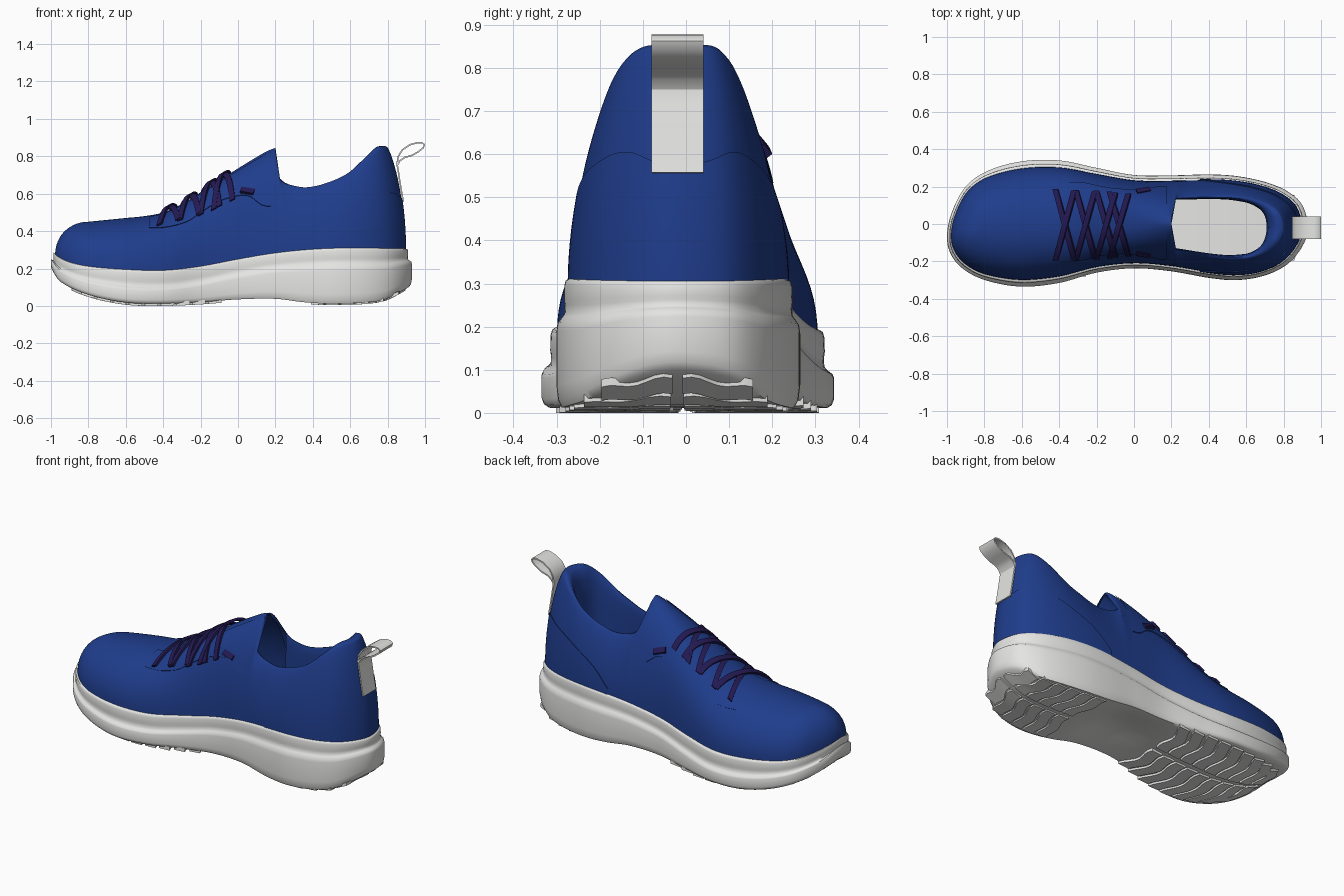
import bpy, bmesh, math
from mathutils import Vector

if "Cube" in bpy.data.objects:
    bpy.data.objects.remove(bpy.data.objects["Cube"])

def material(name, rgb):
    m = bpy.data.materials.new(name)
    m.diffuse_color = (*rgb, 1)
    m.use_nodes = True
    m.node_tree.nodes["Principled BSDF"].inputs["Base Color"].default_value = m.diffuse_color
    return m

BLUE = material("blue_knit", (0.0135, 0.046, 0.26))
GREY = material("light_grey_foam", (0.78, 0.78, 0.77))
PURPLE = material("dark_purple_lace", (0.017, 0.010, 0.085))

def finish(name, bm, mat, angle=40):
    bmesh.ops.remove_doubles(bm, verts=bm.verts, dist=0.0003)
    bmesh.ops.recalc_face_normals(bm, faces=bm.faces)
    me = bpy.data.meshes.new(name)
    bm.to_mesh(me)
    bm.free()
    me.materials.append(mat)
    me.shade_smooth()
    me.set_sharp_from_angle(angle=math.radians(angle))
    ob = bpy.data.objects.new(name, me)
    bpy.context.collection.objects.link(ob)
    return ob

def grid(name, cols, mat, closed=False, angle=40):
    """Skin neighbouring columns of points; None leaves a gap."""
    bm = bmesh.new()
    vs = [c and [bm.verts.new(p) for p in c] for c in cols]
    for i in range(len(vs) if closed else len(vs) - 1):
        a, b = vs[i], vs[(i + 1) % len(vs)]
        if a and b:
            for j in range(len(a) - 1):
                bm.faces.new((a[j], b[j], b[j + 1], a[j + 1]))
    return finish(name, bm, mat, angle)

def curve(table):
    """Smooth interpolation through (x, value) pairs."""
    xs, ys = zip(*table)
    n = len(xs)
    ms = [(ys[min(i + 1, n - 1)] - ys[max(i - 1, 0)]) / (xs[min(i + 1, n - 1)] - xs[max(i - 1, 0)]) for i in range(n)]
    def f(x):
        x = min(max(x, xs[0]), xs[-1])
        i = max(j for j in range(n - 1) if xs[j] <= x)
        d = xs[i + 1] - xs[i]
        t = (x - xs[i]) / d
        return ((2*t**3 - 3*t*t + 1) * ys[i] + (t**3 - 2*t*t + t) * d * ms[i]
                + (3*t*t - 2*t**3) * ys[i + 1] + (t**3 - t*t) * d * ms[i + 1])
    return f

# Foot outline: x, left y, right y
rows = [(-.975, .06, -.17), (-.9, .2, -.25), (-.78, .285, -.305), (-.6, .335, -.335), (-.4, .34, -.315),
        (-.2, .30, -.26), (0, .262, -.237), (.2, .26, -.253), (.4, .265, -.288), (.55, .256, -.3),
        (.7, .225, -.275), (.82, .175, -.215), (.9, .1, -.12)]
ctrl = ([(-1, -.07)] + [(x, l) for x, l, r in rows] + [(.93, -.02)] + [(x, r) for x, l, r in rows[::-1]])
SUB = 8
outline = []
for i in range(len(ctrl)):
    p = [Vector(ctrl[(i + k) % len(ctrl)]) for k in (-1, 0, 1, 2)]
    for s in range(SUB):
        t = s / SUB
        outline.append(0.5 * (2*p[1] + (p[2] - p[0])*t + (2*p[0] - 5*p[1] + 4*p[2] - p[3])*t*t
                              + (3*p[1] - p[0] - 3*p[2] + p[3])*t**3))
left_y = curve([(x, l) for x, l, r in rows])
right_y = curve([(x, r) for x, l, r in rows])

# Height and centre curves along the shoe
sole_top = curve([(-1, .31), (-.97, .27), (-.9, .235), (-.8, .212), (-.6, .195), (-.4, .19), (-.2, .212), (0, .25),
                  (.2, .283), (.4, .303), (.6, .31), (.93, .305)])
sole_bottom = curve([(-1, .2), (-.95, .13), (-.8, .06), (-.6, .018), (-.4, .012), (-.2, .02), (0, .035),
                     (.2, .038), (.35, .02), (.5, .012), (.7, .02), (.8, .04), (.93, .11)])
step = curve([(-1, .5), (-.4, .46), (0, .6), (.4, .68), (.93, .68)])
instep = curve([(-.8, .45), (-.6, .47), (-.5, .48), (-.4, .5), (-.3, .545), (-.15, .64), (0, .735), (.15, .825), (.2, .845)])
collar = curve([(.22, .68), (.25, .655), (.3, .638), (.37, .63), (.47, .652), (.58, .70), (.68, .78), (.76, .84), (.81, .85)])
centre = curve([(-.8, -.02), (-.4, .0), (0, .01), (.4, -.012), (.6, -.02)])
exp_a = curve([(-.8, 2.2), (-.3, 2.2), (0, 2.2), (.2, 1.9), (.3, 1.9), (.93, 2)])
exp_b = curve([(-.8, .5), (-.4, .46), (-.2, .41), (0, .43), (.2, .64), (.3, .8), (.93, .8)])
BASE = 0.89

def spine(x):
    x = min(max(x, -.8), .6)
    return Vector((x, centre(x)))

def opening(x):
    return 0 if x < .205 else .53 + .07 * min(1, (x - .2) / .3)

def upper_point(p, v, off=0):
    """Point on the upper above outline point p, v from sole (0) to top (1)."""
    c, r = spine(p.x), opening(p.x)
    top = c + (p - c) * r
    zt = instep(top.x) if r == 0 else collar(top.x)
    b = c + (p - c) * BASE
    f = max(0, 1 - v ** exp_a(p.x)) ** exp_b(p.x)
    q = top + (b - top) * f
    q += (p - c).normalized() * off * min(1, f * 2)
    z0 = sole_top(b.x) - .012
    return Vector((q.x, q.y, z0 + (zt - z0) * v + off * v))

def rise(n, lo=0, hi=1):
    return [lo + (hi - lo) * (1 - (1 - i / n) ** 2) for i in range(n + 1)]

# Midsole: flared lower band, stepped in to an upper lip (heights 0-1 below and 1-2 above the step)
profile = [(0, 0), (.3, 0), (.6, 0), (.85, 0), (.955, 0), (.985, .08), (1, .25), (1, .86), (.99, .96), (.955, 1.06),
           (.935, 1.15), (.932, 1.35), (.938, 1.5), (.935, 1.85), (.925, 1.97), (.91, 2), (.8, 2), (.4, 2), (0, 2)]
cols = []
for p in outline:
    c, col = spine(p.x), []
    for k, h in profile:
        q = c + (p - c) * k
        s = step(q.x)
        h = h * s if h < 1 else s + (h - 1) * (1 - s)
        z = sole_bottom(q.x) + (sole_top(q.x) - sole_bottom(q.x)) * h
        if h == 0 and k < .7:
            z += .035 * (1 - k) * math.exp(-((q.x - .14) / .18) ** 2)
        col.append((q.x, q.y, z))
    cols.append(col)
grid("midsole", cols, GREY, True, 50)

# Outsole tread bars, split by a centre channel
def tread(name, x0, width, bow, depth):
    for side, edge in (("left", left_y), ("right", right_y)):
        bm = bmesh.new()
        rings = []
        for i in range(9):
            t = .06 + .84 * i / 8
            xc = x0 + bow * t * t + .012 * math.sin(t * 9)
            y = centre(x0) + (edge(x0) - centre(x0)) * t
            ring = []
            for dx, dz in ((0, -depth), (width, -depth), (width, .01), (0, .01)):
                x = xc + dx
                ring.append(bm.verts.new((x, y, sole_bottom(x) + dz)))
            rings.append(ring)
        for a, b in zip(rings, rings[1:]):
            for j in range(4):
                bm.faces.new((a[j], a[(j + 1) % 4], b[(j + 1) % 4], b[j]))
        bm.faces.new(rings[0])
        bm.faces.new(rings[-1])
        finish(f"{name}_{side}", bm, GREY, 30)

for i in range(9):
    tread(f"forefoot_tread_{i}", -.89 + .085 * i, .07, .05, .012)
for i in range(6):
    tread(f"heel_tread_{i}", .42 + .08 * i, .066, -.05, .008)

# Upper: toe box, instep and heel in one skin
grid("upper", [[upper_point(p, v) for v in rise(20)] for p in outline], BLUE, True, 60)

# Padded collar lining down to the insole
inset = curve([(.2, .03), (.5, .07), (.75, .15), (.93, .27)])
cols = []
for p in outline:
    if p.x < .205:
        cols.append(None)
        continue
    c, r = spine(p.x), opening(p.x)
    top = upper_point(p, 1)
    col = [top]
    for k, h in ((.15, 1.012), (.4, 1.012), (.7, .97), (.92, .88), (1, .7), (1, .35), (.9, 0)):
        q = c + (p - c) * (r - inset(p.x) * k)
        col.append((q.x, q.y, .29 + (top.z - .29) * h))
    cols.append(col)
grid("collar_lining", cols, BLUE, False, 60)

# Overlays: tongue underside, heel counter, eyelet panels
grid("tongue_lining", [[upper_point(p, v, -.015) for v in rise(10)] if -.3 < p.x < .205 else None
                       for p in outline], BLUE, False, 60)
counter = curve([(.33, .06), (.45, .38), (.6, .52), (.8, .56), (.88, .56), (.93, .5)])
grid("heel_counter", [[upper_point(p, 0, .005)] + [upper_point(p, counter(p.x) * i / 8, .005) for i in range(1, 9)]
                      + [upper_point(p, counter(p.x), 0)] if p.x > .33 else None for p in outline], BLUE, False, 60)
panel = curve([(-.48, .78), (-.27, .7), (-.2, .73), (-.1, .75), (.05, .66), (.13, .5), (.2, .45)])
grid("eyelet_panels", [[upper_point(p, panel(p.x))] + [upper_point(p, v, .004) for v in rise(8, panel(p.x), .97)]
                       if -.48 < p.x < .19 else None for p in outline], BLUE, False, 60)

# Flat straps swept along a path
def ribbon(name, path, wide, thick, mat):
    path = [Vector(p) for p in path]
    bm = bmesh.new()
    rings = []
    for i, p in enumerate(path):
        t = path[min(i + 1, len(path) - 1)] - path[max(i - 1, 0)]
        n = t.cross(wide).normalized() * thick / 2
        rings.append([bm.verts.new(p + s * wide / 2 + u * n) for s, u in ((-1, -1), (1, -1), (1, 1), (-1, 1))])
    for a, b in zip(rings, rings[1:]):
        for j in range(4):
            bm.faces.new((a[j], a[(j + 1) % 4], b[(j + 1) % 4], b[j]))
    bm.faces.new(rings[0])
    bm.faces.new(rings[-1])
    return finish(name, bm, mat, 40)

def surface_z(x, y):
    edge = left_y(x) if y > centre(x) else right_y(x)
    f = min(1, abs(y - centre(x)) / abs(BASE * (edge - centre(x))))
    v = (1 - f ** (1 / exp_b(x))) ** (1 / exp_a(x))
    z0 = sole_top(x) - .012
    return z0 + (instep(x) - z0) * v

# Criss-cross laces
lace_width = Vector((.87, 0, .48)) * .032
for i, x0 in enumerate((-.42, -.31, -.2, -.13)):
    for side in (1, -1):
        path = []
        for k in range(17):
            t = k / 16
            x, y = x0 + .1 * t, side * (-.19 + .37 * t) * (1 - .03 * i) - .005
            path.append((x, y, surface_z(x, y) + .015 + (.008 if side > 0 else 0) * math.sin(math.pi * t)))
        ribbon(f"lace_{i}_{'a' if side > 0 else 'b'}", path, lace_width, .013, PURPLE)

# Small lace keeper on each side, lying on the panel
for name, s in (("left", 1), ("right", -1)):
    path = []
    for k in range(5):
        x, y = .015 + .0175 * k, centre(.05) + s * (.158 + .003 * k)
        path.append((x, y + s * .005, surface_z(x, y) + .006))
    ribbon(f"lace_keeper_{name}", path, Vector((.01, -s * .02, .024)), .016, PURPLE)

# Heel pull tab loop
tab = [(.884, .557), (.876, .60), (.866, .66), (.857, .72), (.850, .76), (.857, .80), (.88, .835), (.92, .862),
       (.96, .873), (.985, .872), (.997, .862), (.99, .845), (.965, .825), (.93, .805), (.89, .793), (.865, .775), (.851, .75)]
ribbon("pull_tab", [(x, -.02, z) for x, z in tab], Vector((0, .12, 0)), .008, GREY)
